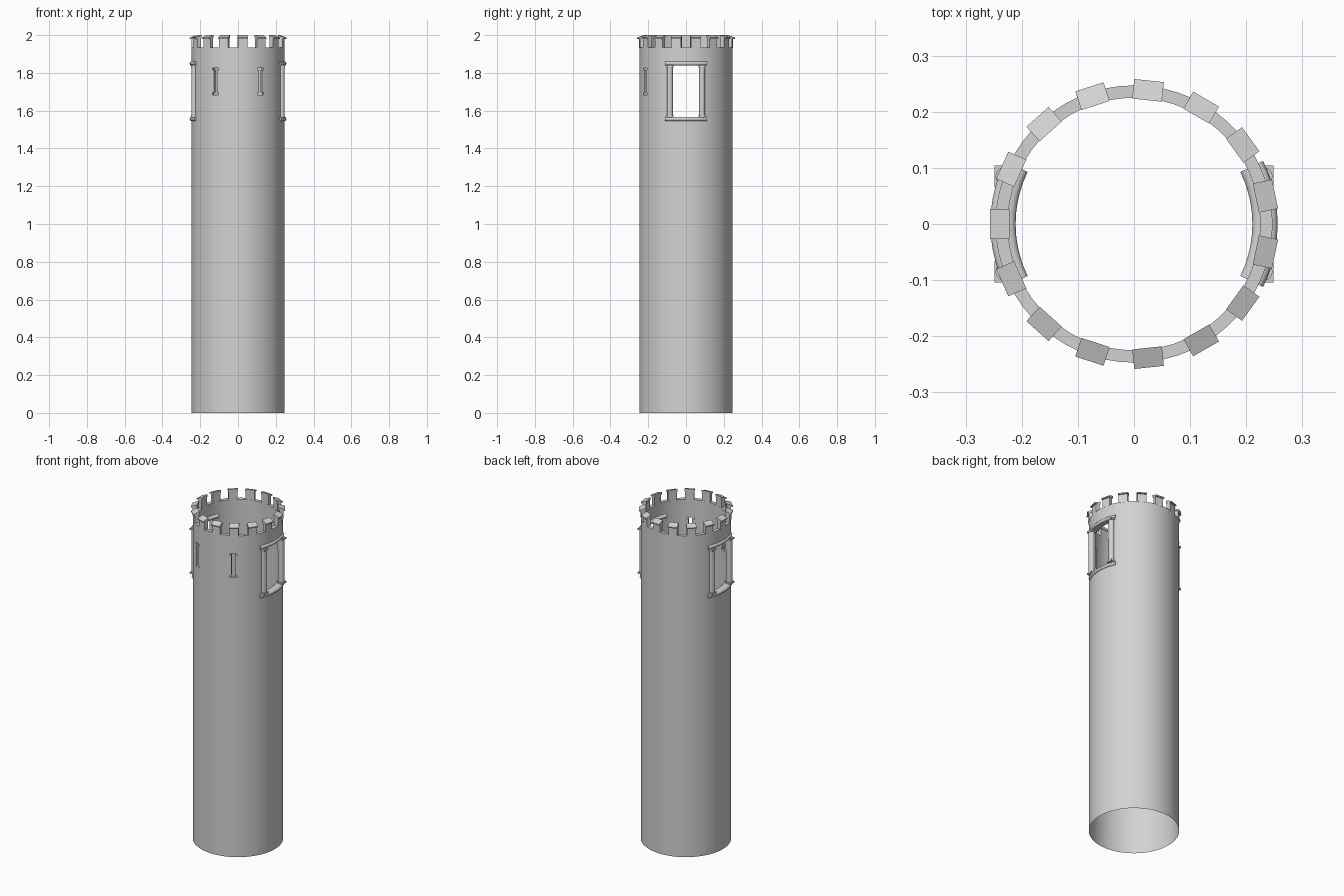
import bpy, bmesh
from math import cos, sin, pi, radians
from mathutils import Matrix, Vector

if "Cube" in bpy.data.objects:
    bpy.data.objects.remove(bpy.data.objects["Cube"])

stone = bpy.data.materials.new("grey_stone")
stone.use_nodes = True
stone.diffuse_color = (0.65, 0.65, 0.65, 1)
stone.node_tree.nodes["Principled BSDF"].inputs["Base Color"].default_value = (0.65, 0.65, 0.65, 1)

WALL_R, INNER_R, WALL_TOP = 0.247, 0.225, 1.935


def finish(name, bm):
    bmesh.ops.recalc_face_normals(bm, faces=bm.faces)
    mesh = bpy.data.meshes.new(name)
    bm.to_mesh(mesh)
    bm.free()
    mesh.materials.append(stone)
    ob = bpy.data.objects.new(name, mesh)
    bpy.context.collection.objects.link(ob)
    return ob


def smooth(ob):
    bpy.ops.object.select_all(action='DESELECT')
    ob.select_set(True)
    bpy.context.view_layer.objects.active = ob
    bpy.ops.object.shade_smooth_by_angle(angle=radians(35))


def sweep(bm, profile, start, end, steps):
    """Turn a closed (radius, z) profile round the tower axis, in degrees."""
    full = end - start == 360
    rings = []
    for i in range(steps if full else steps + 1):
        a = radians(start + (end - start) * i / steps)
        rings.append([bm.verts.new((r * cos(a), r * sin(a), z)) for r, z in profile])
    n = len(profile)
    for i in range(steps):
        p, q = rings[i], rings[(i + 1) % len(rings)]
        for j in range(n):
            k = (j + 1) % n
            bm.faces.new((p[j], q[j], q[k], p[k]))
    if not full:
        bm.faces.new(rings[0])
        bm.faces.new(rings[-1])


def block(bm, angle, profile, width):
    """Extrude a (radius, z) profile sideways at one angle of the tower."""
    turn = Matrix.Rotation(radians(angle), 3, 'Z')
    sides = [[bm.verts.new(turn @ Vector((r, s * width / 2, z))) for r, z in profile]
             for s in (-1, 1)]
    n = len(profile)
    for j in range(n):
        k = (j + 1) % n
        bm.faces.new((sides[0][j], sides[0][k], sides[1][k], sides[1][j]))
    bm.faces.new(sides[0])
    bm.faces.new(sides[1])


def rect(r0, r1, z0, z1):
    return [(r0, z0), (r1, z0), (r1, z1), (r0, z1)]


def rounded_bar(z, half):
    """Profile of a bar passing through the wall with a rounded nose each side."""
    nose = [(0.245 + half * cos(t * pi / 6), z + half * sin(t * pi / 6)) for t in range(-3, 4)]
    tail = [(0.222 - half * cos(t * pi / 6), z - half * sin(t * pi / 6)) for t in range(-3, 4)]
    return nose + tail


# Hollow wall, thinning towards the foot
bm = bmesh.new()
sweep(bm, [(WALL_R, 0), (WALL_R, 1.5), (WALL_R, 1.88), (WALL_R, WALL_TOP),
           (INNER_R, WALL_TOP), (INNER_R + 0.003, 1.5)], 0, 360, 60)
wall = finish("tower_wall", bm)

# Openings: two large side windows and two I-shaped front slits
cutters = []


def add_cutter(name, angle, profile, width):
    cut = bmesh.new()
    block(cut, angle, profile, width)
    ob = finish(name, cut)
    ob.hide_render = True
    cutters.append(ob)


for angle in (0, 180):
    add_cutter("window_cutter", angle, rect(0.15, 0.3, 1.565, 1.838), 0.145)
for angle in (-61, -119):
    add_cutter("slit_cutter", angle, rect(0.15, 0.3, 1.685, 1.825), 0.02)
    for z in (1.685, 1.817):
        add_cutter("slit_end_cutter", angle, rect(0.15, 0.3, z - 0.002, z + 0.01), 0.038)

bpy.context.view_layer.objects.active = wall
for cutter in cutters:
    mod = wall.modifiers.new("opening", 'BOOLEAN')
    mod.operation = 'DIFFERENCE'
    mod.solver = 'EXACT'
    mod.object = cutter
    bpy.ops.object.modifier_apply(modifier=mod.name)
for cutter in cutters:
    bpy.data.objects.remove(cutter)
smooth(wall)

# Window frames: curved lintel and sill, round columns with square ends
for side, angle in (("left", 0), ("right", 180)):
    for part, z in (("lintel", 1.85), ("sill", 1.556)):
        bm = bmesh.new()
        sweep(bm, rounded_bar(z, 0.011), angle - 26, angle + 26, 10)
        smooth(finish(f"{side}_window_{part}", bm))

    turn = Matrix.Rotation(radians(angle), 4, 'Z')
    bm = bmesh.new()
    for y in (-0.085, 0.085):
        bmesh.ops.create_cone(bm, cap_ends=True, segments=16, radius1=0.016, radius2=0.016,
                              depth=0.28, matrix=turn @ Matrix.Translation((0.231, y, 1.703)))
        for z in (1.571, 1.834):
            bmesh.ops.create_cube(bm, size=1, matrix=turn @ Matrix.Translation((0.231, y, z))
                                  @ Matrix.Diagonal((0.036, 0.038, 0.01, 1)))
    smooth(finish(f"{side}_window_columns", bm))

# Battlements: fifteen merlons with outward-sloping caps
bodies, caps = bmesh.new(), bmesh.new()
for i in range(15):
    angle = 180 + 24 * i
    block(bodies, angle, rect(INNER_R, WALL_R, WALL_TOP - 0.004, 1.988), 0.05)
    block(caps, angle, [(0.222, 1.984), (0.257, 1.98), (0.257, 1.987), (0.222, 2.0)], 0.053)
finish("merlons", bodies)
finish("merlon_caps", caps)
